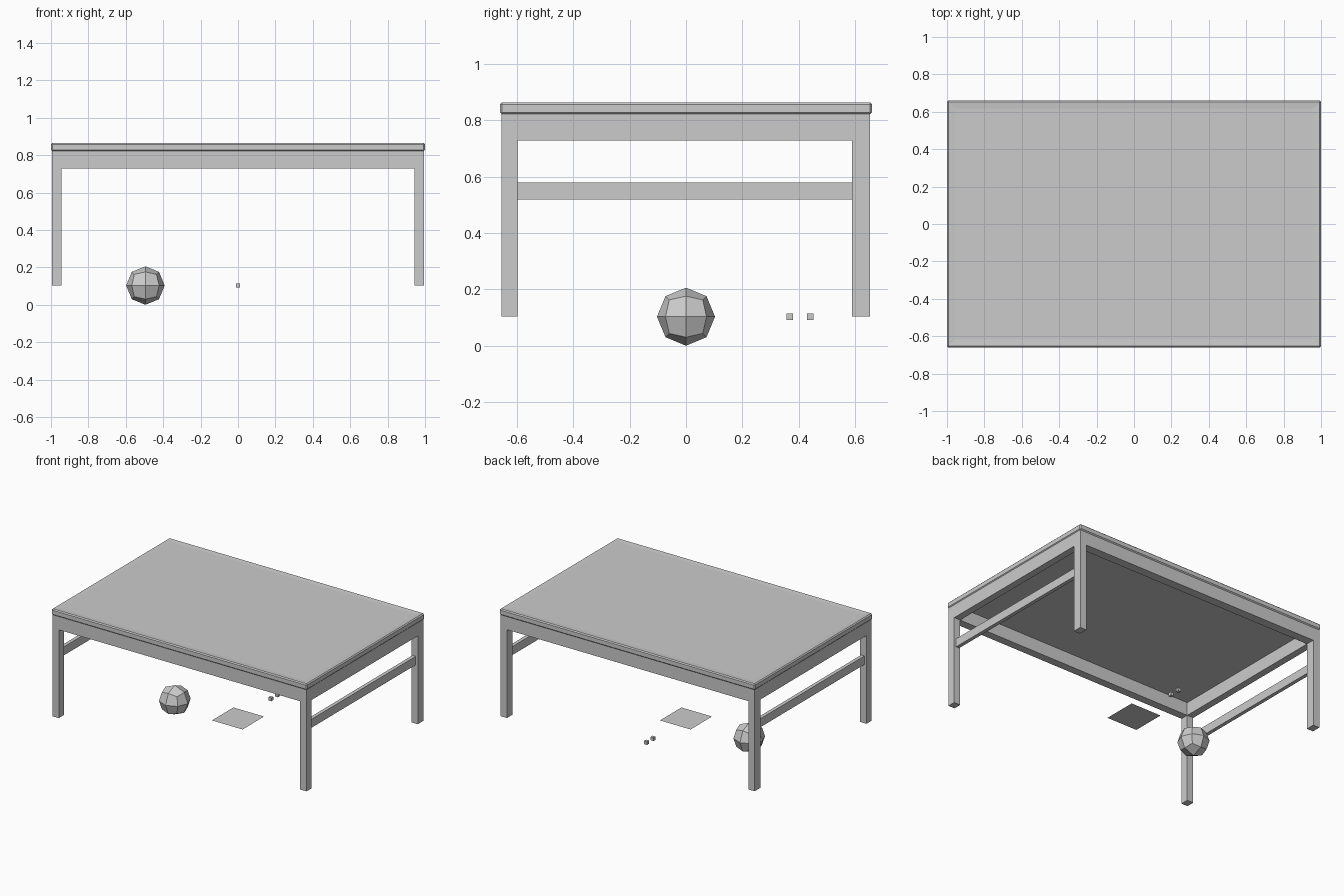
import bpy, bmesh
from mathutils import Matrix, Vector

if "Cube" in bpy.data.objects:
    bpy.data.objects.remove(bpy.data.objects["Cube"])

BASE = 0.103  # height of the leg feet and loose parts


def finish(bm, name):
    bmesh.ops.recalc_face_normals(bm, faces=bm.faces)
    me = bpy.data.meshes.new(name)
    bm.to_mesh(me)
    bm.free()
    ob = bpy.data.objects.new(name, me)
    bpy.context.collection.objects.link(ob)
    return ob


def box_bm(center, size):
    bm = bmesh.new()
    m = Matrix.Translation(center) @ Matrix.Diagonal((*size, 1))
    bmesh.ops.create_cube(bm, size=1, matrix=m)
    return bm


# tabletop: slab with small bevel and a barely sunken centre
bm = box_bm((0, 0, 0.8425), (2, 1.32, 0.043))
bmesh.ops.bevel(bm, geom=bm.edges[:], offset=0.007, segments=1, affect='EDGES')
top = max(bm.faces, key=lambda f: f.calc_center_median().z)
bmesh.ops.inset_region(bm, faces=[top], thickness=0.05, depth=0)
for v in top.verts:
    v.co.z -= 0.003
finish(bm, "tabletop")

# frame: apron ring with the corner cells pulled down into legs
xs = [-0.995, -0.945, 0.945, 0.995]
ys = [-0.655, -0.598, 0.590, 0.653]
bm = bmesh.new()
grid = [[bm.verts.new((x, y, 0.822)) for y in ys] for x in xs]
for i in range(3):
    for j in range(3):
        if (i, j) != (1, 1):
            bm.faces.new((grid[i][j], grid[i + 1][j], grid[i + 1][j + 1], grid[i][j + 1]))
ext = bmesh.ops.extrude_face_region(bm, geom=bm.faces[:], use_keep_orig=True)["geom"]
for v in ext:
    if isinstance(v, bmesh.types.BMVert):
        v.co.z = 0.728
bm.normal_update()
corners = []
for f in bm.faces:
    c = f.calc_center_median()
    if abs(c.z - 0.728) < 1e-4 and abs(c.x) > 0.95 and abs(c.y) > 0.59:
        corners.append(f)
for f in bmesh.ops.extrude_discrete_faces(bm, faces=corners)["faces"]:
    for v in f.verts:
        v.co.z = BASE
finish(bm, "leg_frame")

# side stretchers
for side, name in ((-1, "left_stretcher"), (1, "right_stretcher")):
    finish(box_bm((side * 0.966, -0.004, 0.549), (0.026, 1.188, 0.06)), name)

# faceted ball: cube split 2x2 per side, pushed to a sphere
bm = box_bm((0, 0, 0), (1, 1, 1))
bmesh.ops.subdivide_edges(bm, edges=bm.edges[:], cuts=1, use_grid_fill=True)
for v in bm.verts:
    v.co = v.co.normalized() * 0.103 + Vector((-0.495, 0, BASE))
finish(bm, "faceted_ball")

# small loose blocks
for n, y in enumerate((0.368, 0.441)):
    finish(box_bm((0, y, BASE), (0.023, 0.023, 0.023)), f"small_block_{n + 1}")

# flat square sheet
bm = bmesh.new()
bmesh.ops.create_grid(bm, x_segments=1, y_segments=1, size=0.12,
                      matrix=Matrix.Translation((0, 0, BASE)))
finish(bm, "flat_sheet")
